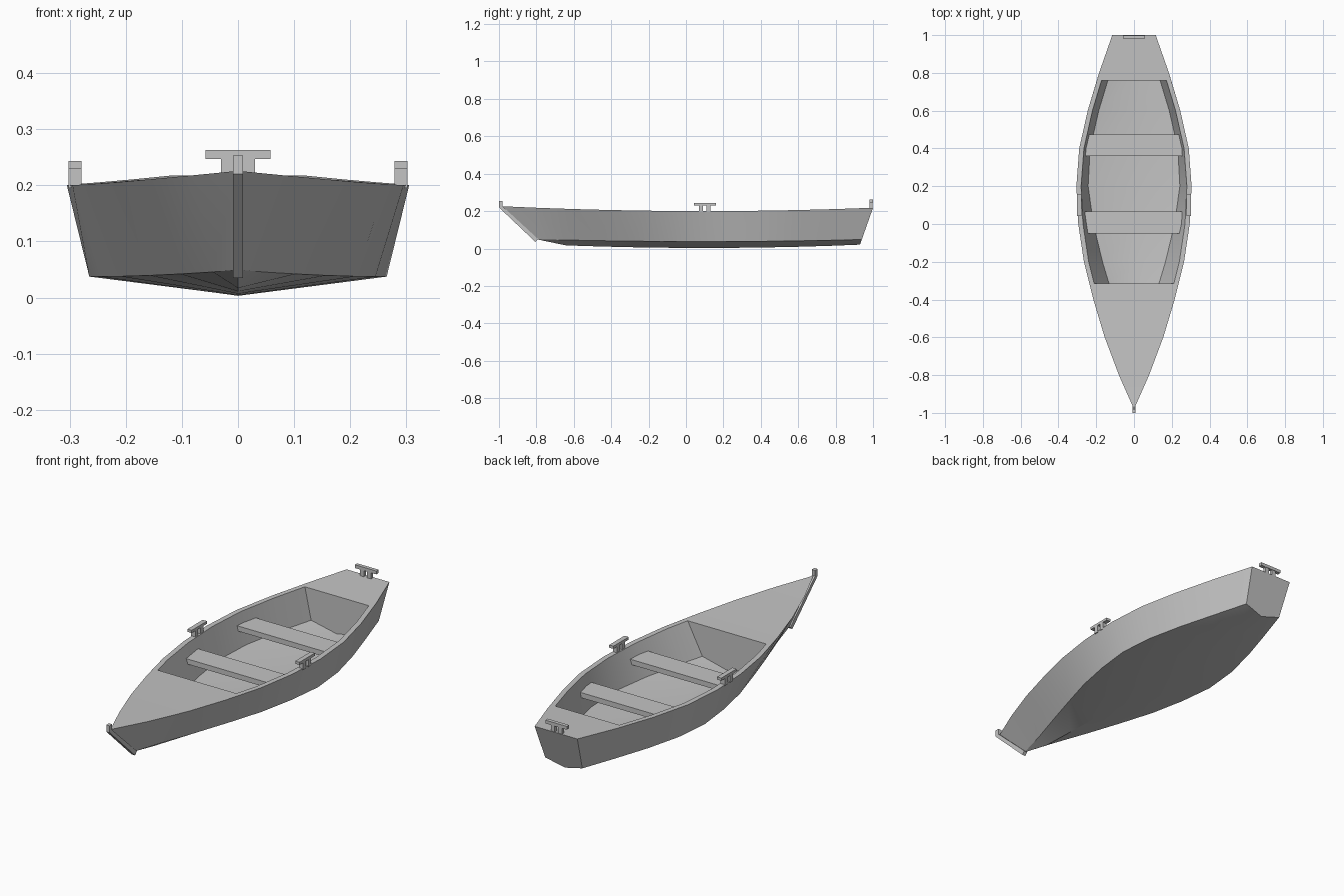
import bpy, bmesh, math

cube = bpy.data.objects.get("Cube")
if cube:
    bpy.data.objects.remove(cube)

GREY = (0.55, 0.55, 0.55, 1)
paint = bpy.data.materials.new("light grey")
paint.use_nodes = True
paint.diffuse_color = GREY
paint.node_tree.nodes["Principled BSDF"].inputs["Base Color"].default_value = GREY

# Half-breadths at evenly spaced stations from bow to stern
BOW, STERN = -0.98, 1.0
STEP = 0.2
SHEER = [0, 0.08, 0.155, 0.215, 0.265, 0.295, 0.305, 0.29, 0.245, 0.185, 0.115]
CHINE = [0, 0.045, 0.103, 0.158, 0.21, 0.245, 0.265, 0.249, 0.208, 0.155, 0.10]
ROWS = [BOW] + [-1 + STEP * i for i in range(1, 11)]
WELL_FRONT, WELL_BACK = -0.315, 0.76


def chine_y(y):
    return -0.8 + (y - BOW) * 1.74 / 1.98


def lookup(y, ys, xs):
    for i in range(len(ys) - 1):
        if y <= ys[i + 1] + 1e-6:
            t = (y - ys[i]) / (ys[i + 1] - ys[i])
            return xs[i] + t * (xs[i + 1] - xs[i])
    return xs[-1]


def sheer_x(y):
    return lookup(y, ROWS, SHEER)


def chine_x(y):
    return lookup(y, [chine_y(r) for r in ROWS], CHINE)


def sheer_z(y):
    return 0.2 + 0.022 * (y - 0.1) ** 2


def chine_z(y):
    return 0.037 + 0.0155 * (y - 0.1) ** 2


def keel_z(y):
    return 0.003 + 0.025 * (y - 0.1) ** 2


def finish(name, bm, smooth=True):
    bmesh.ops.remove_doubles(bm, verts=bm.verts, dist=1e-5)
    mesh = bpy.data.meshes.new(name)
    bm.to_mesh(mesh)
    bm.free()
    mesh.materials.append(paint)
    obj = bpy.data.objects.new(name, mesh)
    bpy.context.collection.objects.link(obj)
    if smooth:
        bpy.ops.object.select_all(action="DESELECT")
        obj.select_set(True)
        bpy.context.view_layer.objects.active = obj
        bpy.ops.object.shade_smooth_by_angle(angle=math.radians(25))
    return obj


def loft(name, sections, flip=False, cap_first=False, cap_last=False):
    bm = bmesh.new()
    rows = [[bm.verts.new(p) for p in s] for s in sections]
    for a, b in zip(rows, rows[1:]):
        for i in range(len(a) - 1):
            bm.faces.new((a[i], a[i + 1], b[i + 1], b[i]))
    if cap_first:
        bm.faces.new(rows[0][::-1])
    if cap_last:
        bm.faces.new(rows[-1])
    if flip:
        bmesh.ops.reverse_faces(bm, faces=bm.faces)
    return finish(name, bm)


def prism(name, outline, offset):
    # Closed solid swept from a flat outline
    bm = bmesh.new()
    face = bm.faces.new([bm.verts.new(p) for p in outline])
    res = bmesh.ops.extrude_face_region(bm, geom=[face])
    new = [v for v in res["geom"] if isinstance(v, bmesh.types.BMVert)]
    bmesh.ops.translate(bm, verts=new, vec=offset)
    bmesh.ops.recalc_face_normals(bm, faces=bm.faces)
    return finish(name, bm, False)


def box(name, x0, x1, y0, y1, z0, z1):
    base = [(x0, y0, z0), (x1, y0, z0), (x1, y1, z0), (x0, y1, z0)]
    return prism(name, base, (0, 0, z1 - z0))


# Hull planking: flared sides, shallow vee bottom and raked transom
def hull_section(y):
    c = chine_y(y)
    bow, stern = y == BOW, y == ROWS[-1]
    kz = chine_z(c) if bow else keel_z(c)
    ky = c - 0.01 if stern else c
    sx, cx = sheer_x(y), chine_x(c)
    return [(-sx, y, sheer_z(y)), (-cx, c, chine_z(c)), (0, ky, kz),
            (cx, c, chine_z(c)), (sx, y, sheer_z(y))]


loft("hull", [hull_section(y) for y in ROWS], flip=True, cap_last=True)


# Decks at both ends and the narrow gunwales between them
def deck_row(y):
    return [(-sheer_x(y), y, sheer_z(y)), (sheer_x(y), y, sheer_z(y))]


def rim_x(y):
    return sheer_x(y) - 0.025


well_rows = [WELL_FRONT] + [y for y in ROWS if WELL_FRONT < y < WELL_BACK] + [WELL_BACK]
loft("foredeck", [deck_row(y) for y in ROWS if y < WELL_FRONT] + [deck_row(WELL_FRONT)])
loft("aft_deck", [deck_row(WELL_BACK)] + [deck_row(y) for y in ROWS if y > WELL_BACK])
for side, name in ((1, "left_gunwale"), (-1, "right_gunwale")):
    loft(name, [[(side * rim_x(y), y, sheer_z(y)), (side * sheer_x(y), y, sheer_z(y))]
                for y in well_rows], flip=side < 0)


# Open well with inner sides, floor and end bulkheads
def well_section(y):
    r, f = rim_x(y), chine_x(y) - 0.018
    top, low = sheer_z(y), chine_z(y) + 0.012
    return [(-r, y, top), (-f, y, low), (0, y, keel_z(y) + 0.012), (f, y, low), (r, y, top)]


loft("well", [well_section(y) for y in well_rows], cap_first=True, cap_last=True)

# Bench seats
for name, y0, y1, w0, w1 in (("front_seat", -0.05, 0.065, 0.25, 0.264),
                             ("rear_seat", 0.36, 0.475, 0.264, 0.25)):
    prism(name, [(-w0, y0, 0.125), (w0, y0, 0.125), (w1, y1, 0.125), (-w1, y1, 0.125)],
          (0, 0, 0.025))

# Stem post along the raked bow
stem = [(-1, 0.253), (-0.98, 0.253), (-0.98, 0.225), (-0.79, 0.05), (-0.805, 0.035), (-1, 0.22)]
prism("stem_post", [(-0.009, y, z) for y, z in stem], (0.018, 0, 0))

# Side cleats on the gunwales
for side, name in ((1, "left"), (-1, "right")):
    x0, x1 = sorted((side * 0.279, side * 0.302))
    box(name + "_cleat_bar", x0, x1, 0.042, 0.16, 0.23, 0.243)
    for i, y in enumerate((0.07, 0.11)):
        box(f"{name}_cleat_leg_{i + 1}", x0, x1, y, y + 0.022, 0.195, 0.23)

# Stern cleat
box("stern_cleat_bar", -0.058, 0.058, 0.981, 0.999, 0.247, 0.263)
for side, name in ((1, "left"), (-1, "right")):
    x0, x1 = sorted((side * 0.009, side * 0.03))
    box(f"stern_cleat_{name}_leg", x0, x1, 0.981, 0.997, 0.21, 0.247)
